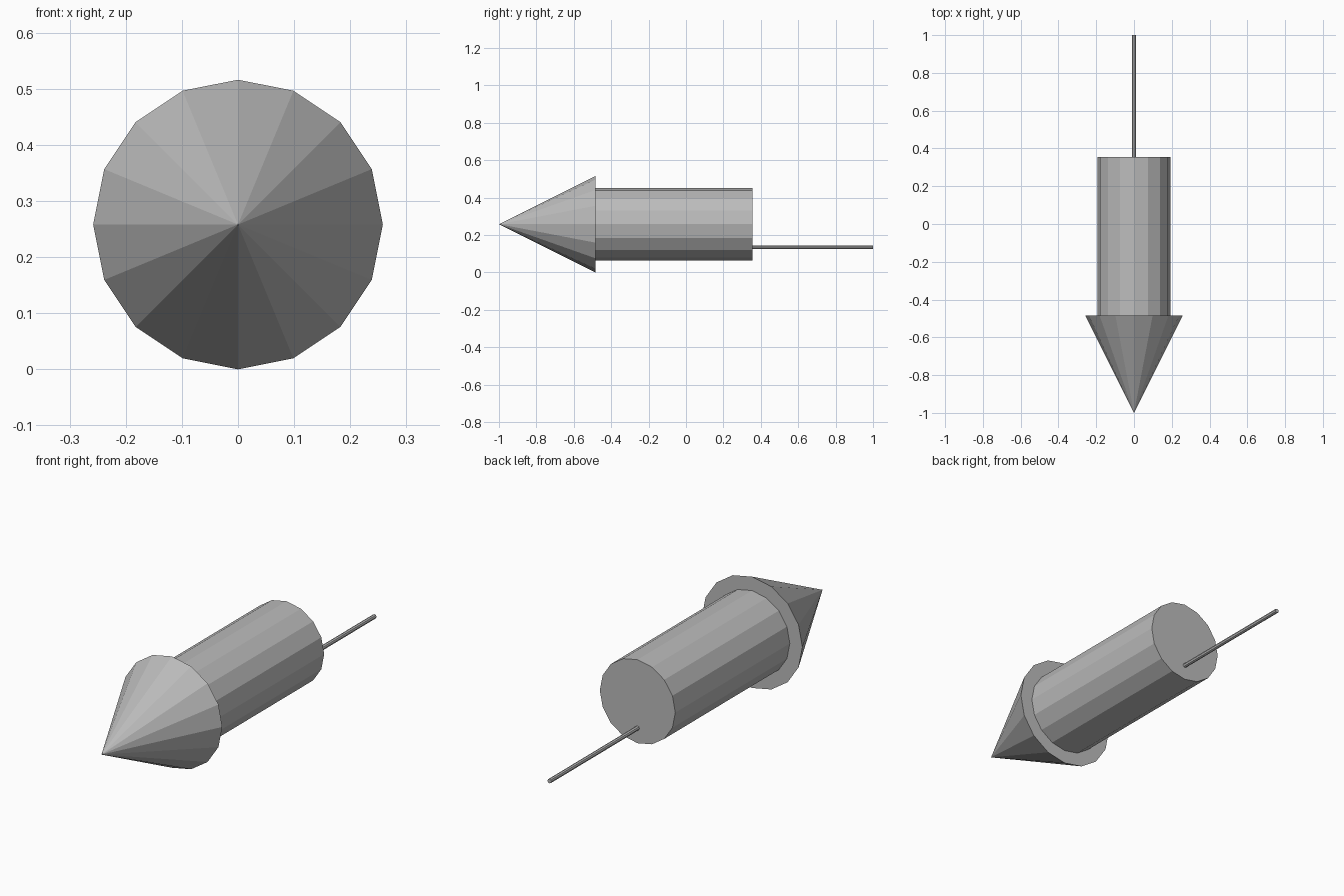
import bpy
import math

cube = bpy.data.objects.get("Cube")
if cube:
    bpy.data.objects.remove(cube, do_unlink=True)

UNIT = 2 / 31                             # whole length is 31 units
AXIS_Z = 4 * UNIT * math.cos(0)           # height of the centre line
SIDES = 16

grey = bpy.data.materials.new("plain_grey")
grey.use_nodes = True
grey.diffuse_color = (0.5, 0.5, 0.5, 1)
grey.node_tree.nodes["Principled BSDF"].inputs["Base Color"].default_value = grey.diffuse_color


def add_round(name, y_front, y_back, r_front, r_back, z=AXIS_Z, sides=SIDES):
    """Faceted round part lying along y, with a vertex at the top."""
    bpy.ops.mesh.primitive_cone_add(
        vertices=sides, radius1=r_back, radius2=r_front,
        depth=y_back - y_front, end_fill_type='NGON',
        location=(0, (y_front + y_back) / 2, z),
        rotation=(math.pi / 2, 0, 0))
    part = bpy.context.object
    part.name = name
    part.data.materials.append(grey)
    bpy.ops.object.transform_apply(location=False, rotation=True, scale=True)
    return part


nose_end = -1 + 8 * UNIT
body_end = nose_end + 13 * UNIT

# Pointed nose with an overhanging rim
add_round("nose_cone", -1, nose_end, 0, 4 * UNIT)
# Main tube
add_round("body_tube", nose_end, body_end, 3 * UNIT, 3 * UNIT)
# Thin guide stick near the lower edge of the tube's back
add_round("guide_stick", body_end, 1, 0.01, 0.01, z=0.135, sides=8)
